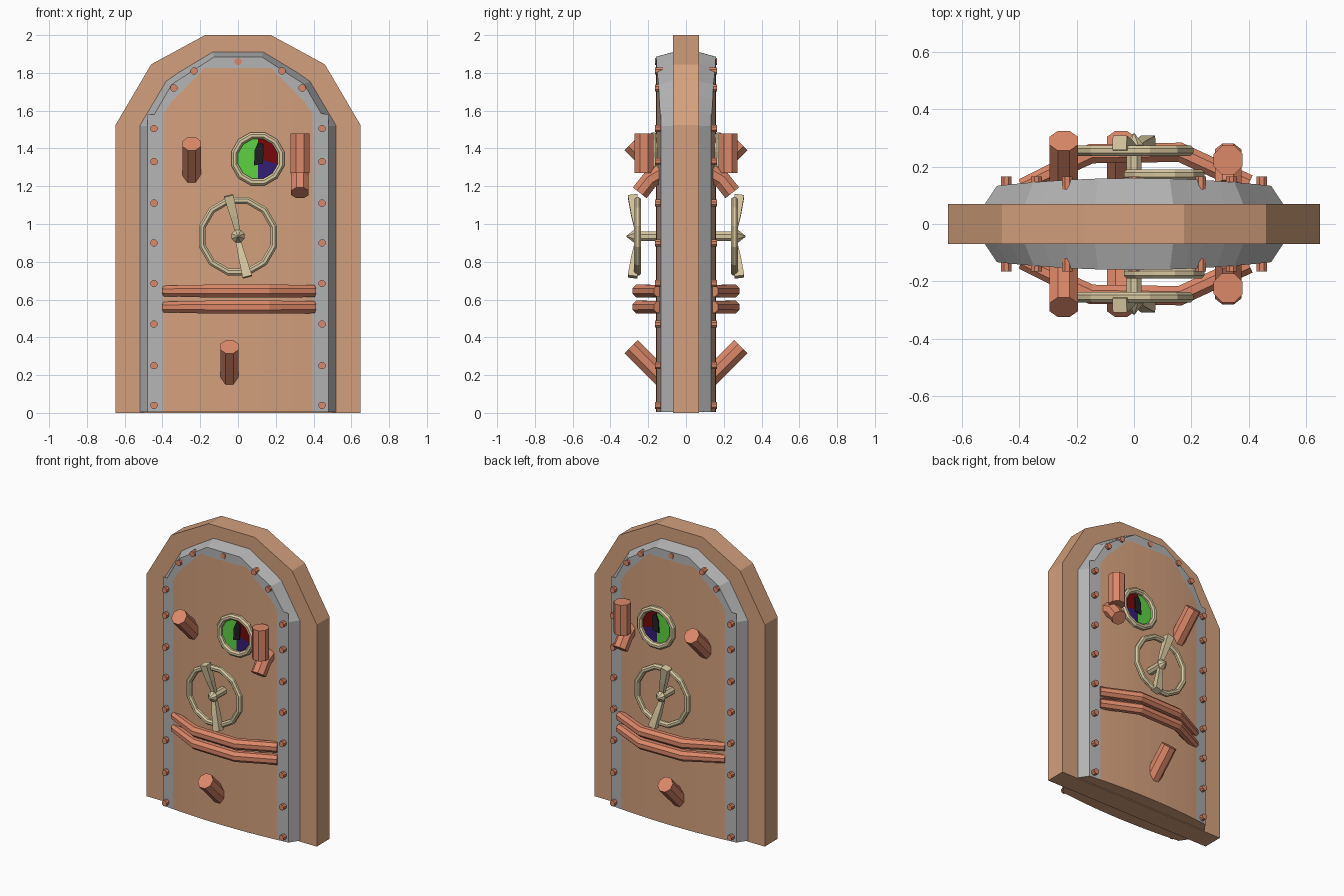
import bpy, bmesh, math
from mathutils import Vector

cube = bpy.data.objects.get("Cube")
if cube:
    bpy.data.objects.remove(cube, do_unlink=True)


def material(name, r, g, b):
    lin = [((c / 255 + 0.055) / 1.055) ** 2.4 if c > 10 else c / 255 / 12.92 for c in (r, g, b)] + [1]
    m = bpy.data.materials.new(name)
    m.use_nodes = True
    m.diffuse_color = lin
    m.node_tree.nodes["Principled BSDF"].inputs["Base Color"].default_value = lin
    return m


BROWN = material("brown wood", 212, 160, 125)
COPPER = material("copper", 220, 136, 105)
GREY = material("grey steel", 180, 180, 180)
BRASS = material("pale brass", 216, 200, 160)
GREEN = material("gauge green", 92, 210, 64)
RED = material("gauge red", 120, 8, 8)
PURPLE = material("gauge purple", 52, 30, 115)
BLACK = material("needle black", 32, 32, 34)


def finish(name, bm, mats, mirror=True, recalc=True):
    """Turn a bmesh into an object, mirrored to the back of the door."""
    if recalc:
        bmesh.ops.recalc_face_normals(bm, faces=bm.faces)
    me = bpy.data.meshes.new(name)
    bm.to_mesh(me)
    bm.free()
    for m in mats:
        me.materials.append(m)
    ob = bpy.data.objects.new(name, me)
    bpy.context.collection.objects.link(ob)
    if mirror:
        mod = ob.modifiers.new("Mirror", 'MIRROR')
        mod.use_axis = (False, True, False)
        mod.use_mirror_merge = False
    return ob


def tube(name, pts, radii, mat, sides=8, ref=(1, 0, 0), closed=False):
    """Sweep a regular polygon along a path."""
    pts = [Vector(p) for p in pts]
    n = len(pts)
    if not isinstance(radii, (list, tuple)):
        radii = [radii] * n
    bm = bmesh.new()
    rings = []
    for i, p in enumerate(pts):
        a = pts[i - 1] if i or closed else p
        b = pts[(i + 1) % n] if i < n - 1 or closed else p
        t = (b - a).normalized()
        u = Vector(ref).cross(t).normalized()
        v = t.cross(u)
        ring = []
        for k in range(sides):
            ang = (k + 0.5) * math.tau / sides
            ring.append(bm.verts.new(p + radii[i] * (math.cos(ang) * u + math.sin(ang) * v)))
        rings.append(ring)
    for i in range(n if closed else n - 1):
        r, s = rings[i], rings[(i + 1) % n]
        for k in range(sides):
            j = (k + 1) % sides
            bm.faces.new((r[k], r[j], s[j], s[k]))
    if not closed:
        bm.faces.new(rings[0])
        bm.faces.new(rings[-1])
    return finish(name, bm, [mat])


def circle(cx, cz, y, r, n=12):
    return [(cx + r * math.cos((k + .5) * math.tau / n), y, cz + r * math.sin((k + .5) * math.tau / n))
            for k in range(n)]


def interp(table, x):
    for (x0, z0), (x1, z1) in zip(table, table[1:]):
        if x <= x1:
            return z0 + (z1 - z0) * (x - x0) / (x1 - x0)
    return table[-1][1]


# Arched outer frame
half = [(0.648, 0), (0.648, 1.525), (0.46, 1.845), (0.175, 2.0)]
outline = half + [(-x, z) for x, z in reversed(half)]
bm = bmesh.new()
front = [bm.verts.new((x, -0.07, z)) for x, z in outline]
back = [bm.verts.new((x, 0.07, z)) for x, z in outline]
bm.faces.new(front)
bm.faces.new(back)
for i in range(len(outline)):
    j = (i + 1) % len(outline)
    bm.faces.new((front[i], front[j], back[j], back[i]))
finish("door_frame", bm, [BROWN], mirror=False)

# Bulged door leaf: steel rim with a wooden middle, built in columns
OUTER = [(0, 1.91), (0.135, 1.91), (0.375, 1.765), (0.52, 1.52)]
INNER = [(0, 1.885), (0.125, 1.885), (0.35, 1.74), (0.478, 1.52)]
WOOD = [(0, 1.825), (0.18, 1.825), (0.22, 1.78), (0.35, 1.65), (0.395, 1.58)]
right = [0, 0.125, 0.18, 0.22, 0.29, 0.35, 0.395, 0.44, 0.478]
xs = [-x for x in right[:0:-1]] + right
Z0 = 0.006
bm = bmesh.new()


def quad(pts, mi):
    bm.faces.new([bm.verts.new(p) for p in pts]).material_index = mi


def column(x):
    a, s = abs(x), 0.52 / 0.478
    y = -(0.133 + 0.027 * (1 - (a / 0.478) ** 2))
    ox = x * s
    return dict(x=x, y=y, ox=ox, oz=interp(OUTER, a * s), iz=interp(INNER, a), wz=interp(WOOD, a))


for x0, x1 in zip(xs, xs[1:]):
    p, q = column(x0), column(x1)
    wooden = max(abs(x0), abs(x1)) < 0.396
    quad([(p['x'], p['y'], Z0), (q['x'], q['y'], Z0), (q['x'], q['y'], q['wz']), (p['x'], p['y'], p['wz'])],
         1 if wooden else 0)
    quad([(p['x'], p['y'], p['wz']), (q['x'], q['y'], q['wz']), (q['x'], q['y'], q['iz']), (p['x'], p['y'], p['iz'])], 0)
    quad([(p['x'], p['y'], p['iz']), (q['x'], q['y'], q['iz']), (q['ox'], -0.07, q['oz']), (p['ox'], -0.07, p['oz'])], 0)
    quad([(p['ox'], -0.07, Z0), (q['ox'], -0.07, Z0), (q['x'], q['y'], Z0), (p['x'], p['y'], Z0)], 1)
for s in (-1, 1):
    c = column(0.478 * s)
    side = [(c['x'], c['y'], Z0), (c['ox'], -0.07, Z0), (c['ox'], -0.07, c['oz']), (c['x'], c['y'], c['iz'])]
    quad(side if s > 0 else side[::-1], 0)
bmesh.ops.remove_doubles(bm, verts=bm.verts, dist=0.0005)
finish("door_leaf", bm, [GREY, BROWN], recalc=False)

# Rivets around the rim
spots = [(0, 1.86)]
for s in (-1, 1):
    spots += [(s * 0.445, z) for z in (0.04, 0.25, 0.47, 0.685, 0.9, 1.11, 1.33, 1.505)]
    spots += [(s * 0.34, 1.72), (s * 0.233, 1.81)]
for i, (x, z) in enumerate(spots):
    tube(f"rivet_{i + 1}", [(x, -0.12, z), (x, -0.165, z)], 0.02, COPPER)

# Slanted pipe stubs, upright pipe and its outlet
tube("upper_pipe_stub", [(-0.245, -0.12, 1.255), (-0.245, -0.29, 1.425)], 0.053, COPPER)
tube("lower_pipe_stub", [(-0.045, -0.12, 0.18), (-0.045, -0.29, 0.35)], 0.053, COPPER)
tube("upright_pipe", [(0.328, -0.223, 1.27), (0.328, -0.223, 1.48)], 0.055, COPPER)
tube("outlet_pipe", [(0.328, -0.13, 1.27), (0.328, -0.19, 1.235), (0.328, -0.245, 1.165)], 0.05, COPPER)

# Pair of bent push bars
for name, z in (("upper_push_bar", 0.645), ("lower_push_bar", 0.56)):
    tube(name, [(-0.39, -0.13, z), (-0.15, -0.245, z), (0.16, -0.25, z), (0.40, -0.14, z)],
         [0.03, 0.037, 0.037, 0.035], COPPER, ref=(0, 0, 1))

# Hand wheel with hub and two flared handles
tube("wheel_rim", circle(0, 0.935, -0.256, 0.196), 0.02, BRASS, ref=(0, 1, 0), closed=True)
tube("wheel_hub", [(0, -0.14, 0.935), (0, -0.27, 0.935), (0, -0.275, 0.935), (0, -0.315, 0.935)],
     [0.028, 0.028, 0.037, 0.003], BRASS)
for name, s in (("upper_handle", 1), ("lower_handle", -1)):
    tube(name, [(0, -0.255, 0.935 + s * 0.02), (-0.022 * s, -0.27, 0.935 + s * 0.11),
                (-0.05 * s, -0.283, 0.935 + s * 0.215)], [0.018, 0.028, 0.036], BRASS, sides=4, ref=(0, 1, 0))

# Round gauge: brass ring, coloured dial and needle
GX, GZ = 0.105, 1.345
tube("gauge_ring", circle(GX, GZ, -0.172, 0.127), 0.02, BRASS, ref=(0, 1, 0), closed=True)
bm = bmesh.new()
centre = bm.verts.new((GX, -0.166, GZ))
rim = [bm.verts.new((GX + 0.125 * math.cos(math.radians(a)), -0.166, GZ + 0.125 * math.sin(math.radians(a))))
       for a in range(0, 360, 15)]
for k in range(24):
    f = bm.faces.new((centre, rim[k], rim[(k + 1) % 24]))
    f.material_index = 1 if k < 6 or k == 23 else 0 if k < 18 else 2
finish("gauge_dial", bm, [GREEN, RED, PURPLE], recalc=False)
bm = bmesh.new()
needle = [(0.085, 1.31), (0.132, 1.32), (0.137, 1.42), (0.107, 1.435), (0.088, 1.39)]
a = [bm.verts.new((x, -0.174, z)) for x, z in needle]
b = [bm.verts.new((x, -0.167, z)) for x, z in needle]
bm.faces.new(a)
for i in range(5):
    j = (i + 1) % 5
    bm.faces.new((a[j], a[i], b[i], b[j]))
finish("gauge_needle", bm, [BLACK], recalc=False)
